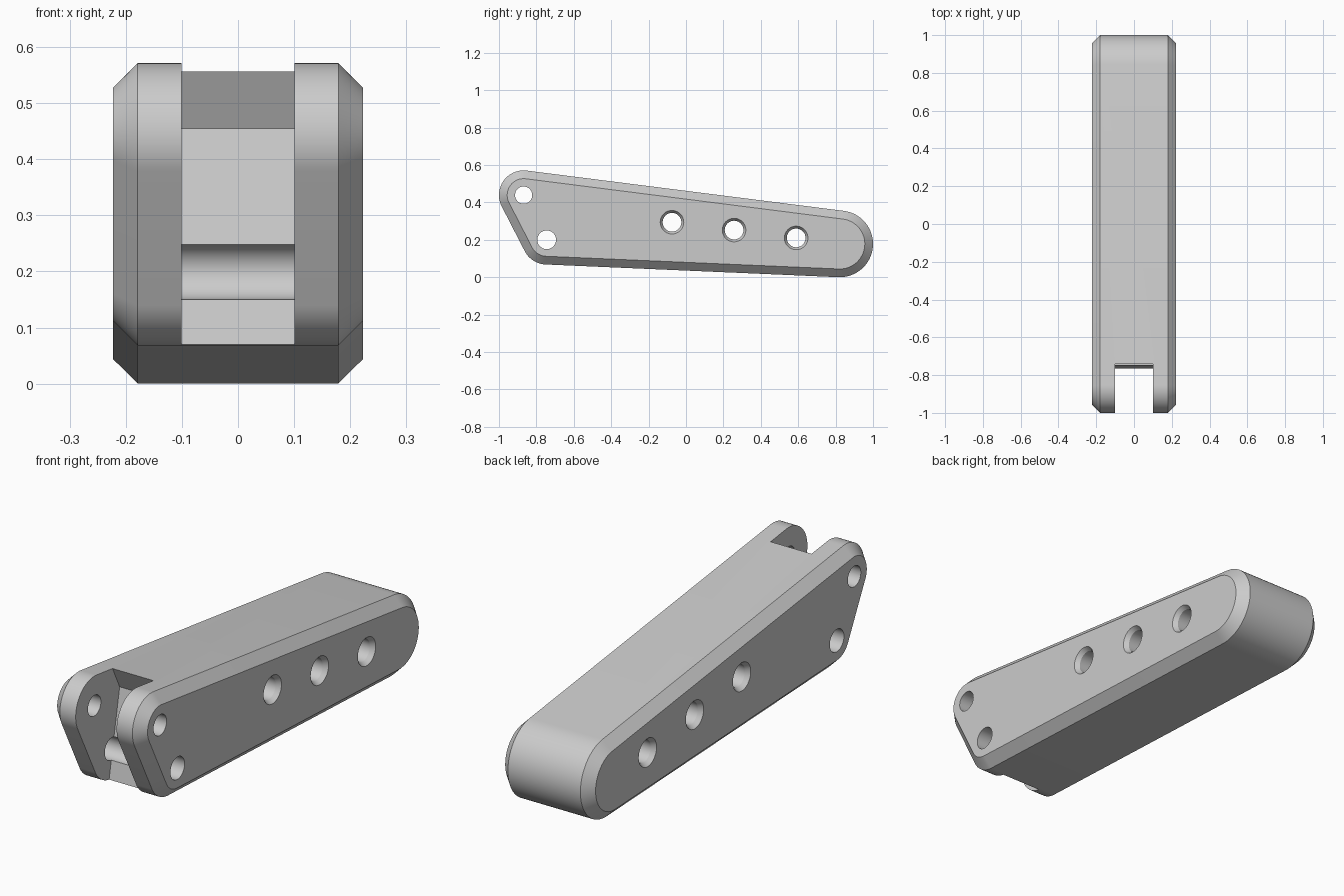
import bpy
import bmesh
from math import asin, atan2, cos, hypot, pi, radians, sin

cube = bpy.data.objects.get("Cube")
if cube:
    bpy.data.objects.remove(cube, do_unlink=True)

HALF_WIDTH = 0.223
CHAMFER = 0.044
# Rounded corners of the side profile: (y, z, radius), counter-clockwise
CORNERS = [(0.822, 0.178, 0.178), (-0.868, 0.439, 0.132), (-0.745, 0.2, 0.132)]

grey = bpy.data.materials.new("plain grey")
grey.use_nodes = True
grey.diffuse_color = (0.6, 0.6, 0.6, 1)
grey.node_tree.nodes["Principled BSDF"].inputs["Base Color"].default_value = (0.6, 0.6, 0.6, 1)


def tangent_angle(a, b):
    """Outward normal angle of the tangent line joining two corner circles."""
    dy, dz = b[0] - a[0], b[1] - a[1]
    return atan2(dz, dy) - pi / 2 + asin((a[2] - b[2]) / hypot(dy, dz))


def outline(inset, steps=32):
    """Side profile, shrunk evenly by the inset."""
    points = []
    for i, (y, z, r) in enumerate(CORNERS):
        start = tangent_angle(CORNERS[i - 1], CORNERS[i])
        sweep = (tangent_angle(CORNERS[i], CORNERS[(i + 1) % 3]) - start) % (2 * pi)
        for k in range(steps + 1):
            t = start + sweep * k / steps
            points.append((y + (r - inset) * cos(t), z + (r - inset) * sin(t)))
    return points


def circle(y, z, r, steps=48):
    return [(y + r * cos(2 * pi * k / steps), z + r * sin(2 * pi * k / steps))
            for k in range(steps)]


def loft(name, sections):
    """Closed solid through (x, outline) sections with matching point counts."""
    bm = bmesh.new()
    rings = [[bm.verts.new((x, y, z)) for y, z in pts] for x, pts in sections]
    n = len(rings[0])
    for a, b in zip(rings, rings[1:]):
        for k in range(n):
            bm.faces.new((a[k], a[(k + 1) % n], b[(k + 1) % n], b[k]))
    bm.faces.new(rings[0])
    bm.faces.new(rings[-1])
    bmesh.ops.recalc_face_normals(bm, faces=bm.faces)
    mesh = bpy.data.meshes.new(name)
    bm.to_mesh(mesh)
    bm.free()
    obj = bpy.data.objects.new(name, mesh)
    bpy.context.collection.objects.link(obj)
    mesh.materials.append(grey)
    return obj


def mirrored(sections):
    """Add the same sections on the other side of x = 0."""
    return sections + [(-x, pts) for x, pts in reversed(sections)]


# Chamfered solid arm
body = loft("arm_body", mirrored([
    (HALF_WIDTH, outline(CHAMFER)),
    (HALF_WIDTH - CHAMFER, outline(0)),
]))

# Fork slot with a bent back wall
slot = [(-1.1, -0.1), (-0.797, -0.1), (-0.69, 0.455), (-0.8125, 0.7), (-1.1, 0.7)]
cutters = [loft("slot_cutter", mirrored([(0.101, slot)]))]

# Plain pin holes through the fork
for y, z, r in [(-0.868, 0.439, 0.046), (-0.745, 0.2, 0.05)]:
    cutters.append(loft("pin_hole_cutter", mirrored([(0.3, circle(y, z, r))])))

# Countersunk holes along the arm
for i in range(3):
    y, z = -0.075 + 0.332 * i, 0.294 - 0.042 * i
    cutters.append(loft("bolt_hole_cutter", mirrored([
        (HALF_WIDTH + 0.02, circle(y, z, 0.076)),
        (HALF_WIDTH - 0.02, circle(y, z, 0.05)),
    ])))

bpy.ops.object.select_all(action="DESELECT")
bpy.context.view_layer.objects.active = body
body.select_set(True)
for cutter in cutters:
    cutter.hide_render = True
    cut = body.modifiers.new(cutter.name, "BOOLEAN")
    cut.operation = "DIFFERENCE"
    cut.solver = "EXACT"
    cut.object = cutter
    bpy.ops.object.modifier_apply(modifier=cut.name)
    bpy.data.objects.remove(cutter, do_unlink=True)

bpy.ops.object.shade_smooth_by_angle(angle=radians(25))
